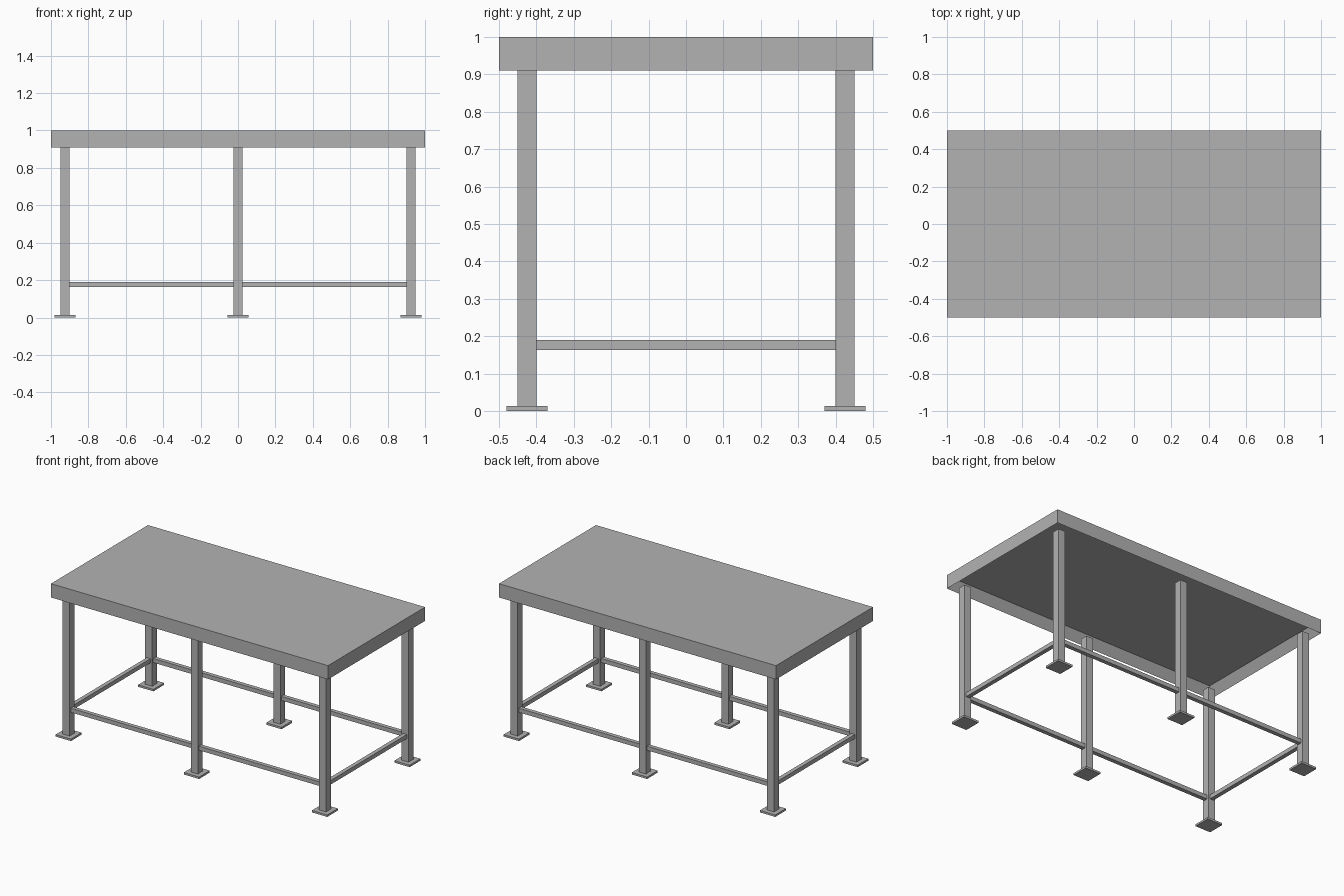
import bpy
import bmesh
from mathutils import Matrix, Vector

cube = bpy.data.objects.get("Cube")
if cube:
    bpy.data.objects.remove(cube, do_unlink=True)

GREY = (0.45, 0.45, 0.45, 1)
steel = bpy.data.materials.new("grey_steel")
steel.use_nodes = True
steel.diffuse_color = GREY
steel.node_tree.nodes["Principled BSDF"].inputs["Base Color"].default_value = GREY


def finish(name, bm):
    bmesh.ops.recalc_face_normals(bm, faces=bm.faces)
    mesh = bpy.data.meshes.new(name)
    bm.to_mesh(mesh)
    bm.free()
    mesh.materials.append(steel)
    obj = bpy.data.objects.new(name, mesh)
    bpy.context.collection.objects.link(obj)
    return obj


def box_mesh(center, size):
    bm = bmesh.new()
    bmesh.ops.create_cube(bm, size=1, matrix=Matrix.Translation(center) @ Matrix.Diagonal((*size, 1)))
    return bm


def box(name, center, size):
    return finish(name, box_mesh(center, size))


# Table top: a slab with a recessed underside framed by a rim
LEG_TOP, RIM, RECESS = 0.91, 0.05, 0.06
bm = box_mesh((0, 0, (1 + LEG_TOP) / 2), (2, 1, 1 - LEG_TOP))
under = min(bm.faces, key=lambda f: f.calc_center_median().z)
bmesh.ops.inset_region(bm, faces=[under], thickness=RIM)
bmesh.ops.translate(bm, verts=under.verts, vec=Vector((0, 0, RECESS)))
finish("table_top", bm)

# Six square legs on flat foot plates
LEG, PLATE, FOOT = 0.05, 0.013, 0.11
LEG_X, LEG_Y = 0.925, 0.425
for side, y in (("front", -LEG_Y), ("back", LEG_Y)):
    for place, x in (("right", -LEG_X), ("middle", 0), ("left", LEG_X)):
        box(f"{side}_{place}_leg", (x, y, (LEG_TOP + PLATE) / 2), (LEG, LEG, LEG_TOP - PLATE))
        box(f"{side}_{place}_foot", (x, y, PLATE / 2), (FOOT, FOOT, PLATE))

# Thin rails tying the legs together near the floor
RAIL, RAIL_Z = 0.027, 0.177
for side, y in (("front", -LEG_Y), ("back", LEG_Y)):
    for place, s in (("right", -1), ("left", 1)):
        box(f"{side}_{place}_rail", (s * LEG_X / 2, y, RAIL_Z), (LEG_X - LEG, RAIL, RAIL))
for place, s in (("right", -1), ("left", 1)):
    box(f"{place}_end_rail", (s * LEG_X, 0, RAIL_Z), (RAIL, 2 * LEG_Y - LEG, RAIL))
